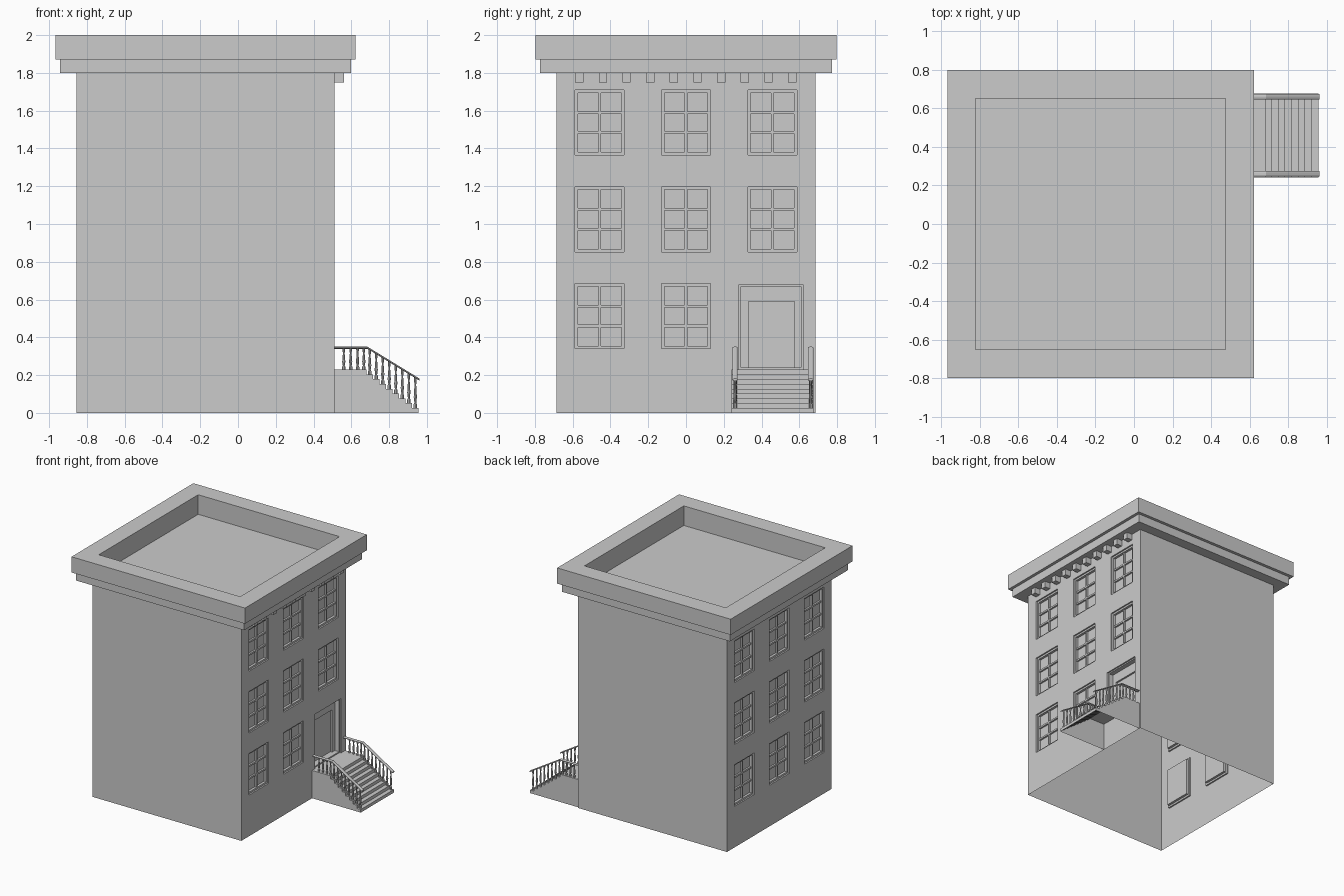
import bpy, bmesh, math
from mathutils import Vector, Matrix

if "Cube" in bpy.data.objects:
    bpy.data.objects.remove(bpy.data.objects["Cube"])

X0, X1, Y = -0.855, 0.51, 0.685          # wall planes
COLS, ROWS = (-0.457, 0.0, 0.457), (0.512, 1.025, 1.5375)
WW, WH = 0.13, 0.172                     # window half size
DOOR = (0.28, 0.62, 0.23, 0.68)          # y0, y1, z0, z1


def finish(bm, name, recalc=True):
    bmesh.ops.remove_doubles(bm, verts=bm.verts, dist=1e-5)
    if recalc:
        bmesh.ops.recalc_face_normals(bm, faces=bm.faces)
    me = bpy.data.meshes.new(name)
    bm.to_mesh(me)
    bm.free()
    ob = bpy.data.objects.new(name, me)
    bpy.context.collection.objects.link(ob)
    return ob


def face(bm, pts):
    return bm.faces.new([bm.verts.new(p) for p in pts])


def box(bm, x0, x1, y0, y1, z0, z1):
    m = Matrix.Translation(((x0 + x1) / 2, (y0 + y1) / 2, (z0 + z1) / 2)) @ \
        Matrix.Diagonal((abs(x1 - x0), y1 - y0, z1 - z0, 1))
    bmesh.ops.create_cube(bm, size=1, matrix=m)


def loft(bm, rings, cap=True):
    """Join successive rings of points, closing the last one."""
    for a, b in zip(rings, rings[1:]):
        n = len(a)
        for i in range(n):
            j = (i + 1) % n
            face(bm, (a[i], a[j], b[j], b[i]))
    if cap:
        face(bm, rings[-1])


def opening(x, s, y0, y1, z0, z1):
    """Ring in a wall at depth/inset pairs; s is the outward direction."""
    def ring(d, i):
        q = [(y0 + i, z0 + i), (y1 - i, z0 + i), (y1 - i, z1 - i), (y0 + i, z1 - i)]
        return [(x - s * d, y, z) for y, z in (q if s > 0 else q[::-1])]
    return ring


# cornice, parapet and sunken roof as one stepped loft
def rect(e, z):
    return [(X0 - e, -Y - e, z), (X1 + e, -Y - e, z), (X1 + e, Y + e, z), (X0 - e, Y + e, z)]


bm = bmesh.new()
loft(bm, [rect(e, z) for e, z in ((0, 1.8), (.087, 1.8), (.087, 1.87), (.112, 1.87),
                                  (.112, 2.0), (-.035, 2.0), (-.035, 1.838))])
finish(bm, "cornice_and_roof", False)

# plain side walls
bm = bmesh.new()
face(bm, [(X0, -Y, 0), (X1, -Y, 0), (X1, -Y, 1.8), (X0, -Y, 1.8)])
face(bm, [(X1, Y, 0), (X0, Y, 0), (X0, Y, 1.8), (X1, Y, 1.8)])
finish(bm, "plain_walls", False)


# walls with openings
def pierced_wall(name, x, s, holes):
    ys = sorted({-Y, Y, *(v for h in holes for v in h[:2])})
    zs = sorted({0, 1.8, *(v for h in holes for v in h[2:])})
    bm = bmesh.new()
    for a, b in zip(ys, ys[1:]):
        for c, d in zip(zs, zs[1:]):
            my, mz = (a + b) / 2, (c + d) / 2
            if not any(h[0] < my < h[1] and h[2] < mz < h[3] for h in holes):
                q = [(x, a, c), (x, b, c), (x, b, d), (x, a, d)]
                face(bm, q if s > 0 else q[::-1])
    bmesh.ops.remove_doubles(bm, verts=bm.verts, dist=1e-5)
    bmesh.ops.dissolve_limit(bm, angle_limit=0.01, verts=bm.verts, edges=bm.edges)
    finish(bm, name, False)


# recessed window with three rows of two panes
def window(name, x, s, h):
    bm = bmesh.new()
    ring = opening(x, s, *h)
    loft(bm, [ring(d, i) for d, i in ((0, 0), (.012, 0), (.012, .015), (.032, .015))])
    finish(bm, name, False)
    bm = bmesh.new()
    y0, y1, z0, z1 = h[0] + .015, h[1] - .015, h[2] + .015, h[3] - .015
    xa, xb = sorted((x - s * .018, x - s * .032))
    cy = (y0 + y1) / 2
    box(bm, xa, xb, cy - .007, cy + .007, z0, z1)
    for k in (1, 2):
        z = z0 + (z1 - z0) * k / 3
        box(bm, xa, xb, y0, y1, z - .007, z + .007)
    finish(bm, name + "_bars")


for label, x, s in (("entrance", X1, 1), ("rear", X0, -1)):
    holes = [(c - WW, c + WW, r - WH, r + WH) for r in ROWS for c in COLS]
    if s > 0:
        del holes[2]
    for k, h in enumerate(holes):
        window(f"{label}_window_{k + 1}", x, s, h)
    pierced_wall(label + "_wall", x, s, holes + ([DOOR] if s > 0 else []))

# door in a deep recess with an inset leaf
bm = bmesh.new()
ring = opening(X1, 1, *DOOR)
loft(bm, [ring(0, 0), ring(.012, 0), ring(.012, .01), ring(.05, .01)], False)
dx, (a, b, c, d) = X1 - .05, (.29, .615, .23, .67)
outer = [(dx, .29, .24), (dx, .29, .67), (dx, .61, .67), (dx, .61, .24)]
inner = [(dx, .33, .24), (dx, .33, .59), (dx, .575, .59), (dx, .575, .24)]
for k in range(3):
    face(bm, (outer[k], inner[k], inner[k + 1], outer[k + 1]))
back = [(px - .015, py, pz) for px, py, pz in inner]
loft(bm, [inner[::-1], back[::-1]])
finish(bm, "door", False)

# brackets under the cornice
bm = bmesh.new()
for k in range(10):
    y = -.565 + k * .1252
    box(bm, X1, X1 + .05, y - .022, y + .022, 1.75, 1.8)
finish(bm, "cornice_brackets")

# landing and steps, open underneath like the house
SY0, SY1, LAND, RUN, N = .24, .675, .68, .0345, 8
RISE = .23 / 9
prof = [(X1, .23), (LAND, .23)]
for k in range(1, N + 1):
    prof += [(LAND + (k - 1) * RUN, .23 - k * RISE), (LAND + k * RUN, .23 - k * RISE)]
prof.append((LAND + N * RUN, 0))
bm = bmesh.new()
for p, q in zip(prof, prof[1:]):
    face(bm, [(p[0], SY0, p[1]), (q[0], SY0, q[1]), (q[0], SY1, q[1]), (p[0], SY1, p[1])])
face(bm, [(x, SY0, z) for x, z in [(X1, 0)] + prof[::-1]][::-1])
face(bm, [(x, SY1, z) for x, z in [(X1, 0)] + prof[::-1]])
finish(bm, "entrance_steps")


# handrails and turned balusters
def rail_z(x):
    return .345 if x < .685 else .345 - (x - .685) * .612


def baluster(bm, x, y, z0, z1):
    shape = ((.009, 0), (.009, .12), (.005, .17), (.0085, .35), (.0045, .75), (.007, .9), (.007, 1))
    rings = [[(x + r * math.cos(math.tau * k / 8), y + r * math.sin(math.tau * k / 8),
               z0 + (z1 - z0) * t) for k in range(8)] for r, t in shape]
    loft(bm, rings)


spots = [(.56 + .0365 * k, .23) for k in range(4)]
spots[-1] = (.666, .23)
spots += [(LAND + (k - .5) * RUN, .23 - k * RISE) for k in range(1, N + 1)]
for label, y in (("left", .26), ("right", .66)):
    bm = bmesh.new()
    for x, z in spots:
        baluster(bm, x, y, z, rail_z(x))
    finish(bm, label + "_balusters")
    bm = bmesh.new()
    rings = []
    for x in (X1, .685, .962):
        z = rail_z(x)
        rings.append([(x, y + .015 * math.cos(math.tau * (k + .5) / 8),
                       z + .006 * math.sin(math.tau * (k + .5) / 8)) for k in range(8)])
    loft(bm, rings)
    finish(bm, label + "_handrail")
